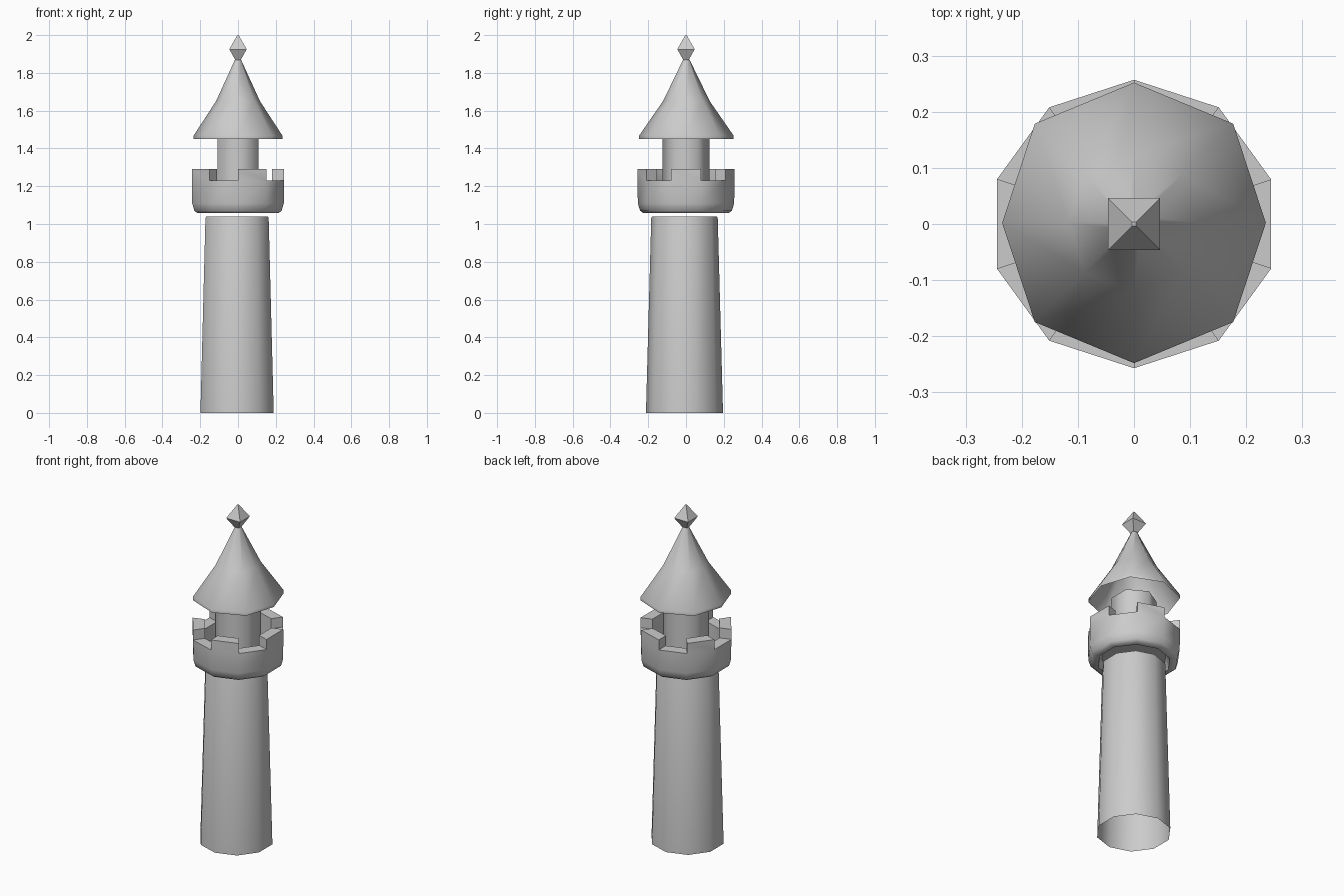
import bpy
import bmesh
from math import sin, cos, pi, radians, atan2, floor, degrees

if "Cube" in bpy.data.objects:
    bpy.data.objects.remove(bpy.data.objects["Cube"], do_unlink=True)

# Single stone colour
STONE = (0.6, 0.6, 0.6, 1.0)
stone = bpy.data.materials.new("stone_grey")
stone.use_nodes = True
stone.diffuse_color = STONE
bsdf = stone.node_tree.nodes["Principled BSDF"]
bsdf.inputs["Base Color"].default_value = STONE
bsdf.inputs["Roughness"].default_value = 0.8


def lathe(profile, sides, start=-90, x_scale=1.0, cap_start=False, cap_end=False):
    """Sweep (radius, height) points round z with a few flat sides."""
    bm = bmesh.new()
    rings = []
    for radius, z in profile:
        ring = []
        for i in range(sides):
            a = radians(start) + 2 * pi * i / sides
            ring.append(bm.verts.new((radius * cos(a) * x_scale, radius * sin(a), z)))
        rings.append(ring)
    for low, high in zip(rings, rings[1:]):
        for i in range(sides):
            j = (i + 1) % sides
            bm.faces.new((low[i], low[j], high[j], high[i]))
    if cap_start:
        bm.faces.new(list(reversed(rings[0])))
    if cap_end:
        bm.faces.new(rings[-1])
    return bm


def finish(name, bm, angle, location=(0, 0, 0)):
    mesh = bpy.data.meshes.new(name)
    bm.to_mesh(mesh)
    bm.free()
    mesh.materials.append(stone)
    obj = bpy.data.objects.new(name, mesh)
    obj.location = location
    bpy.context.collection.objects.link(obj)
    bpy.ops.object.select_all(action="DESELECT")
    obj.select_set(True)
    bpy.context.view_layer.objects.active = obj
    bpy.ops.object.shade_smooth_by_angle(angle=radians(angle))
    return obj


# Tapered shaft, open underneath
shaft = lathe([(0.204, 0), (0.176, 1.03), (0.172, 1.04)], 10, cap_end=True)
finish("tower_shaft", shaft, 50, (-0.005, -0.008, 0))

# Battlement bowl with a hollow floor
bowl = [(0.18, 1.10), (0.2, 1.057), (0.225, 1.057), (0.243, 1.07), (0.255, 1.11),
        (0.257, 1.23), (0.19, 1.23), (0.19, 1.14)]
battlement = lathe(bowl, 10, cap_start=True, cap_end=True)

# Raise every second section of the rim into a merlon
rim = []
for face in battlement.faces:
    c = face.calc_center_median()
    if len(face.verts) == 4 and all(abs(v.co.z - 1.23) < 0.001 for v in face.verts):
        side = floor(((degrees(atan2(c.y, c.x)) + 90) % 360) / 36)
        if side % 2 == 0:
            rim.append(face)
raised = bmesh.ops.extrude_discrete_faces(battlement, faces=rim)["faces"]
top_verts = list({v for f in raised for v in f.verts})
bmesh.ops.translate(battlement, verts=top_verts, vec=(0, 0, 0.06))
finish("battlement", battlement, 50)

# Narrow six-sided turret
turret = lathe([(0.125, 1.14), (0.125, 1.45)], 6, cap_end=True)
finish("turret", turret, 65, (-0.001, 0, 0))

# Flared eight-sided roof, open underneath
roof = lathe([(0.25, 1.45), (0.25, 1.468), (0.124, 1.65), (0.017, 1.87)], 8, x_scale=0.94)
# Keep the diagonal corners at their full width
for v in roof.verts:
    if abs(v.co.x) > 0.001 and abs(v.co.y) > 0.001:
        v.co.x /= 0.94
finish("roof", roof, 50, (0, 0.002, 0))

# Four-sided pointed finial
finial = lathe([(0.02, 1.868), (0.065, 1.925), (0.005, 2.0)], 4, start=45,
               cap_start=True, cap_end=True)
finish("finial", finial, 50)
